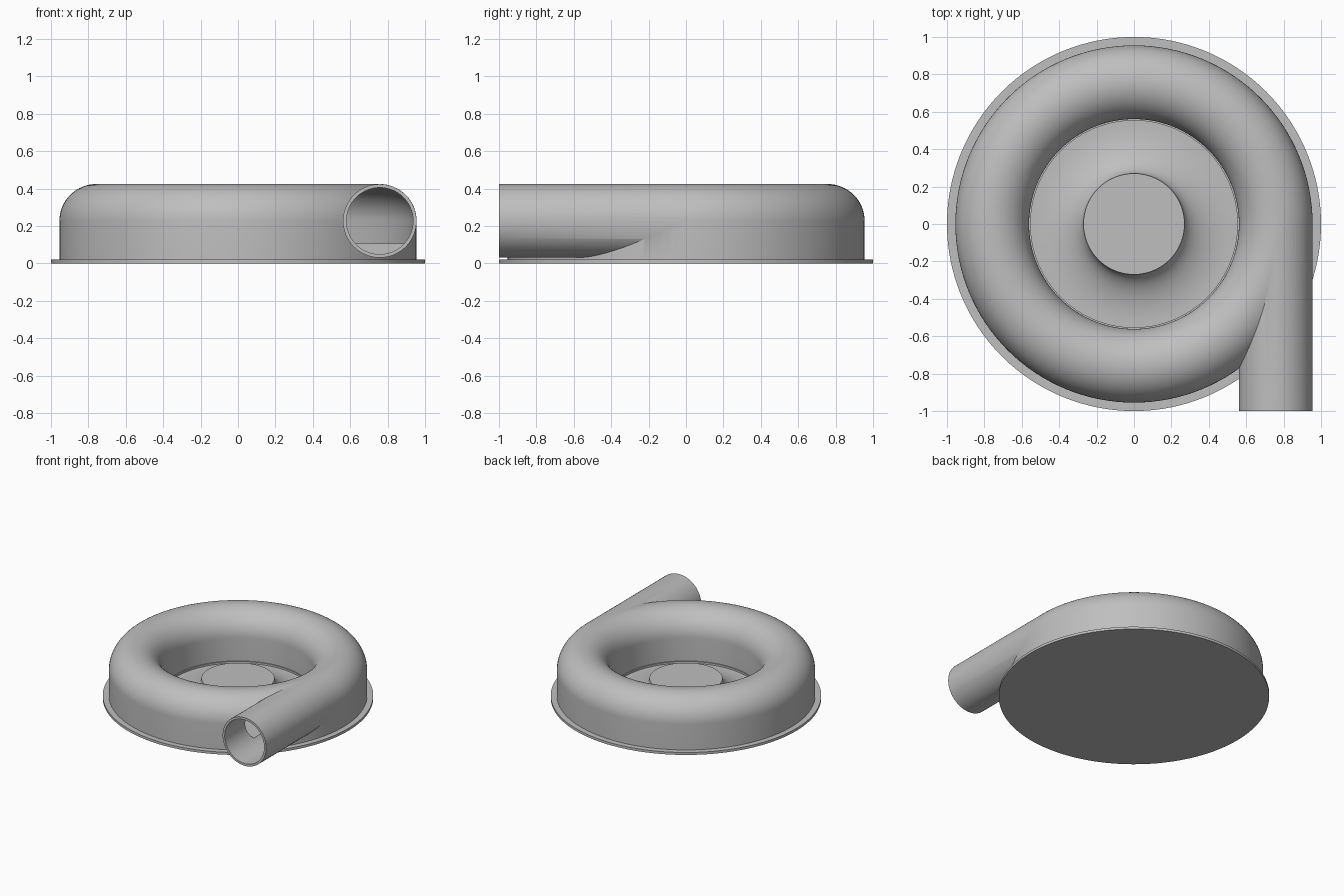
import bpy, bmesh, math
from mathutils import Matrix, Vector

cube = bpy.data.objects.get("Cube")
if cube:
    bpy.data.objects.remove(cube, do_unlink=True)

GREY = (0.52, 0.52, 0.52, 1)
mat = bpy.data.materials.new("plain_grey")
mat.use_nodes = True
mat.diffuse_color = GREY
mat.node_tree.nodes["Principled BSDF"].inputs["Base Color"].default_value = GREY

SEGMENTS = 128
DUCT_R, DUCT_Z = 0.758, 0.227   # centre line of the duct


def add_object(name, bm):
    bmesh.ops.recalc_face_normals(bm, faces=bm.faces[:])
    mesh = bpy.data.meshes.new(name)
    bm.to_mesh(mesh)
    bm.free()
    mesh.materials.append(mat)
    obj = bpy.data.objects.new(name, mesh)
    bpy.context.collection.objects.link(obj)
    return obj


def lathe(name, profile, closed=False):
    """Revolve (radius, height) points about the z axis."""
    bm = bmesh.new()
    verts = [bm.verts.new((r, 0, z)) for r, z in profile]
    pairs = list(zip(verts, verts[1:]))
    if closed:
        pairs.append((verts[-1], verts[0]))
    edges = [bm.edges.new(p) for p in pairs]
    bmesh.ops.spin(bm, geom=verts + edges, cent=(0, 0, 0), axis=(0, 0, 1),
                   angle=math.tau, steps=SEGMENTS, use_merge=True)
    bmesh.ops.remove_doubles(bm, verts=bm.verts[:], dist=1e-5)
    return add_object(name, bm)


def arc(cr, cz, rr, rz, start, end, steps):
    angles = [math.radians(start + (end - start) * i / steps) for i in range(steps + 1)]
    return [(cr + rr * math.cos(a), cz + rz * math.sin(a)) for a in angles]


def pipe(name, radius, y0, y1):
    """Cylinder along y on the duct centre line."""
    bm = bmesh.new()
    place = Matrix.Translation(Vector((DUCT_R, (y0 + y1) / 2, DUCT_Z)))
    bmesh.ops.create_cone(bm, cap_ends=True, segments=64, radius1=radius, radius2=radius,
                          depth=y1 - y0, matrix=place @ Matrix.Rotation(math.pi / 2, 4, "X"))
    return add_object(name, bm)


def boolean(target, tool, operation):
    mod = target.modifiers.new("cut", "BOOLEAN")
    mod.object, mod.operation, mod.solver = tool, operation, "EXACT"
    bpy.context.view_layer.objects.active = target
    bpy.ops.object.modifier_apply(modifier=mod.name)
    bpy.data.objects.remove(tool, do_unlink=True)


# Base plate
base = lathe("base_plate", [(0, 0), (1, 0), (1, 0.02), (0, 0.02)])

# Ring housing with rounded top, straight walls and a small inner lip
R = 0.197
housing = lathe("housing", [(0.955, 0.015)] + arc(DUCT_R, DUCT_Z, R, R, 0, 180, 32)
                + [(0.561, 0.04), (0.553, 0.04), (0.553, 0.015)], closed=True)

# Tangential outlet, then hollow out the duct and the outlet bore
boolean(housing, pipe("outlet", 0.1965, -1, 0), "UNION")
cavity = lathe("cavity", [(DUCT_R + 0.18, 0.105)]
               + arc(DUCT_R, DUCT_Z, 0.18, 0.18, 0, 180, 32)
               + [(DUCT_R - 0.18, 0.105)], closed=True)
boolean(housing, cavity, "DIFFERENCE")
boolean(housing, pipe("bore", 0.178, -1.1, 0.005), "DIFFERENCE")

# Flared hub in the central opening
hub = lathe("hub", [(0, 0.16)] + arc(0.53, 0.16, 0.26, 0.135, 180, 270, 20)
            + [(0.555, 0.025), (0.555, 0.015), (0, 0.015)])

# Smooth curves, sharp edges
bpy.ops.object.select_all(action="DESELECT")
for obj in (base, housing, hub):
    obj.select_set(True)
bpy.context.view_layer.objects.active = housing
bpy.ops.object.shade_smooth_by_angle(angle=math.radians(30))
